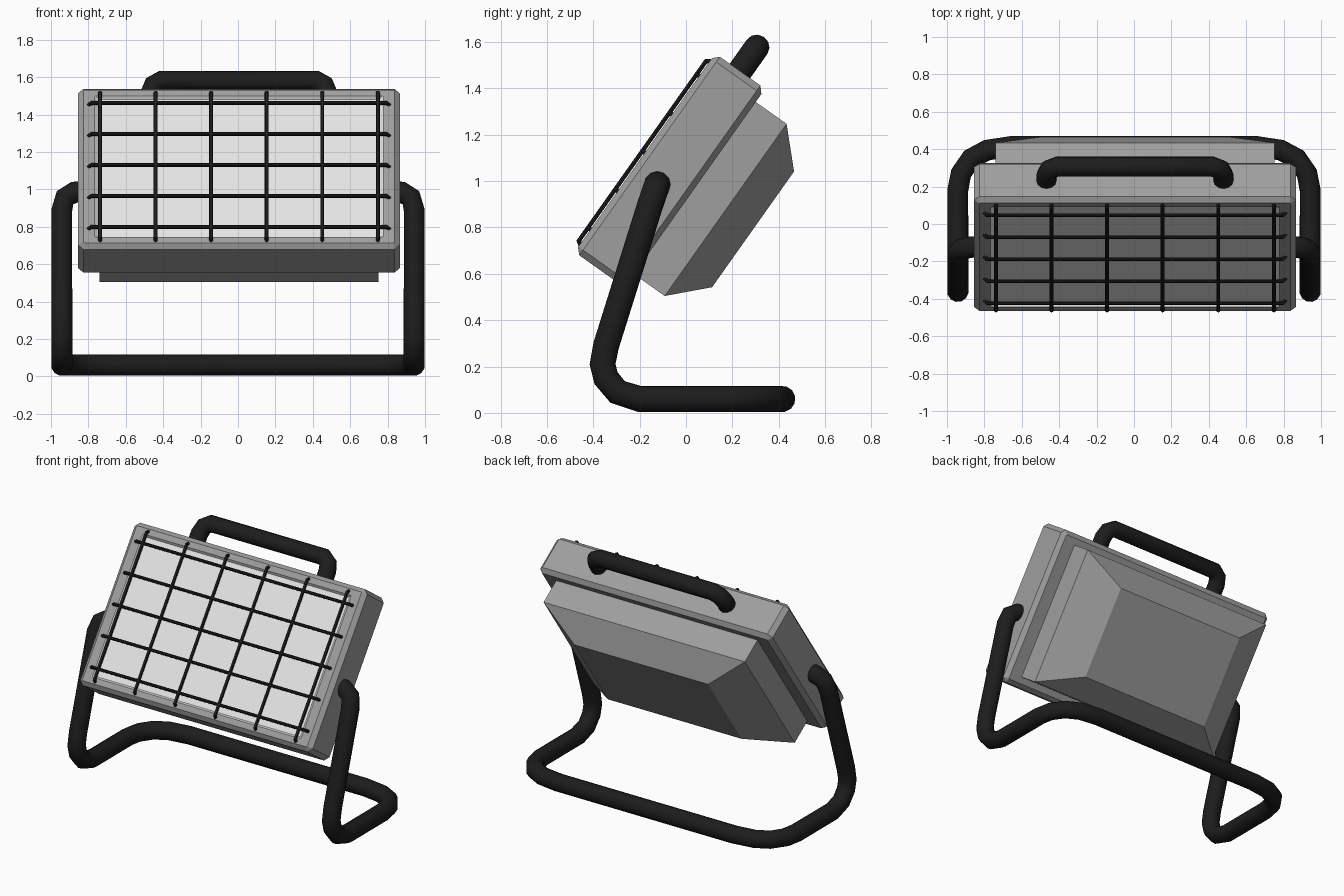
import bpy, bmesh, math
from mathutils import Matrix

if "Cube" in bpy.data.objects:
    bpy.data.objects.remove(bpy.data.objects["Cube"])

# Frame of the tilted lamp head: local x = width, y = depth (backwards), z = height
HEAD = Matrix.Translation((0.005, -0.188, 1.13)) @ Matrix.Rotation(-math.radians(35.3), 4, 'X')
WORLD = Matrix.Identity(4)


def material(name, v):
    m = bpy.data.materials.new(name)
    m.diffuse_color = (v, v, v, 1)
    m.use_nodes = True
    m.node_tree.nodes["Principled BSDF"].inputs["Base Color"].default_value = m.diffuse_color
    return m


GREY = material("grey_metal", 0.345)
GLASS = material("pale_glass", 0.78)
BLACK = material("black_tube", 0.012)


def add_object(name, mesh):
    ob = bpy.data.objects.new(name, mesh)
    bpy.context.collection.objects.link(ob)
    return ob


def ring(hx, hz, y, c):
    """Rectangle outline, with corners cut by c when c > 0."""
    if c == 0:
        return [(-hx, y, -hz), (hx, y, -hz), (hx, y, hz), (-hx, y, hz)]
    return [(-hx + c, y, -hz), (hx - c, y, -hz), (hx, y, -hz + c), (hx, y, hz - c),
            (hx - c, y, hz), (-hx + c, y, hz), (-hx, y, hz - c), (-hx, y, -hz + c)]


def loft(name, rings, mats, inner_bands=0):
    """Skin a stack of rings; the front cap and first bands take material 1."""
    bm = bmesh.new()
    loops = [[bm.verts.new(HEAD @ Matrix.Translation(p).translation) for p in ring(*r)] for r in rings]
    front = bm.faces.new(loops[0])
    bm.faces.new(list(reversed(loops[-1])))
    if inner_bands:
        front.material_index = 1
    for b, (a, c) in enumerate(zip(loops, loops[1:])):
        for i in range(len(a)):
            j = (i + 1) % len(a)
            f = bm.faces.new((a[i], c[i], c[j], a[j]))
            f.material_index = 1 if b < inner_bands else 0
    bmesh.ops.recalc_face_normals(bm, faces=bm.faces)
    me = bpy.data.meshes.new(name)
    for m in mats:
        me.materials.append(m)
    bm.to_mesh(me)
    bm.free()
    return add_object(name, me)


def tube(name, paths, radius, frame=WORLD, res=4):
    """Round tubes swept along point lists, turned into one mesh."""
    cu = bpy.data.curves.new(name + "_path", 'CURVE')
    cu.dimensions = '3D'
    cu.bevel_depth = radius
    cu.bevel_resolution = res
    cu.use_fill_caps = True
    cu.materials.append(BLACK)
    for pts in paths:
        sp = cu.splines.new('POLY')
        sp.points.add(len(pts) - 1)
        for p, co in zip(sp.points, pts):
            p.co = (*(frame @ Matrix.Translation(co).translation), 1)
        sp.use_smooth = True
    tmp = bpy.data.objects.new(name + "_tmp", cu)
    bpy.context.collection.objects.link(tmp)
    bpy.context.view_layer.update()
    me = bpy.data.meshes.new_from_object(tmp.evaluated_get(bpy.context.evaluated_depsgraph_get()))
    bpy.data.objects.remove(tmp)
    me.materials.clear()
    me.materials.append(BLACK)
    ob = add_object(name, me)
    for o in bpy.context.selected_objects:
        o.select_set(False)
    ob.select_set(True)
    bpy.context.view_layer.objects.active = ob
    bpy.ops.object.shade_smooth_by_angle(angle=math.radians(40))
    return ob


def mirrored(half):
    """Complete a path across x = 0."""
    return half + [(-x, y, z) for x, y, z in reversed(half)]


# Lamp frame with recessed glass
loft("lamp_frame", [
    (0.752, 0.450, 0.030, 0.005),
    (0.772, 0.462, 0.013, 0.005),
    (0.832, 0.500, 0.013, 0.005),
    (0.860, 0.525, 0.038, 0.028),
    (0.860, 0.525, 0.252, 0.028),
    (0.832, 0.497, 0.277, 0.005)], [GREY, GLASS], inner_bands=1)

# Rear housing, tapering to the back
loft("rear_housing", [
    (0.745, 0.455, 0.26, 0),
    (0.745, 0.455, 0.44, 0),
    (0.495, 0.306, 0.585, 0)], [GREY])

# Wire guard with ends hooked into the frame
wires = []
for i in range(6):
    x = (i - 2.5) * 0.297
    wires.append([(x, 0.02, -0.487), (x, 0.0, -0.475), (x, 0.0, 0.475), (x, 0.02, 0.487)])
for i in range(5):
    z = (i - 2) * 0.203
    wires.append([(-0.805, 0.02, z), (-0.79, 0.0, z), (0.79, 0.0, z), (0.805, 0.02, z)])
tube("wire_guard", wires, 0.0105, HEAD, res=2)

# Carrying handle on top
tube("carry_handle", [mirrored([
    (0.473, 0.144, 0.48), (0.473, 0.144, 0.575), (0.458, 0.144, 0.625),
    (0.415, 0.144, 0.653)])], 0.054, HEAD)

# Bent tube stand
tube("tube_stand", [mirrored([
    (0.820, -0.122, 0.990), (0.875, -0.124, 0.985), (0.925, -0.135, 0.955),
    (0.942, -0.157, 0.890), (0.942, -0.345, 0.290), (0.942, -0.360, 0.210),
    (0.942, -0.345, 0.150), (0.942, -0.295, 0.090), (0.942, -0.200, 0.060),
    (0.942, 0.180, 0.060), (0.925, 0.270, 0.060), (0.870, 0.350, 0.060),
    (0.785, 0.395, 0.060), (0.650, 0.415, 0.060)])], 0.057)
